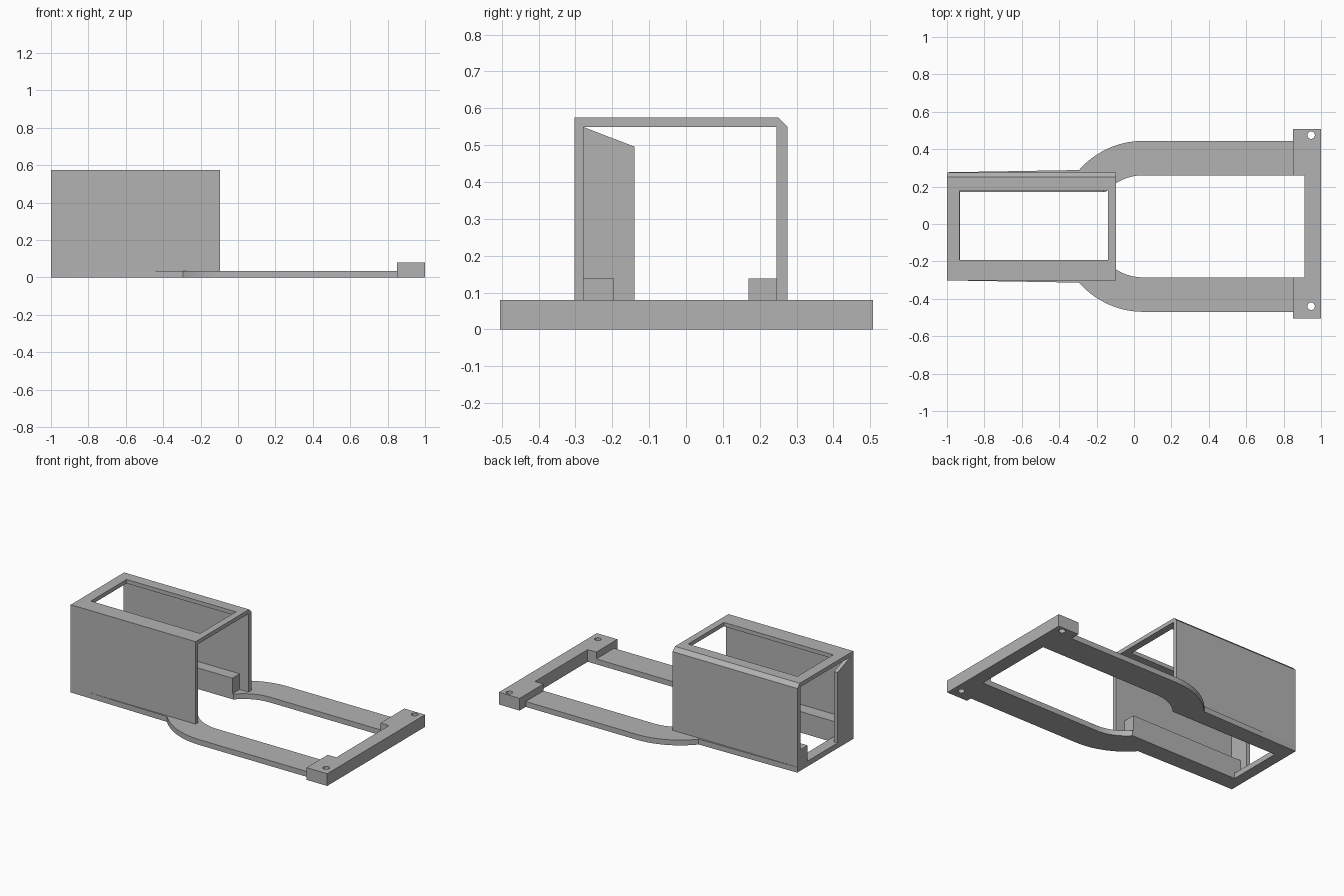
import bpy, bmesh
from math import sin, cos, asin, pi, radians, sqrt
from mathutils import Vector

cube = bpy.data.objects.get("Cube")
if cube:
    bpy.data.objects.remove(cube, do_unlink=True)

grey = bpy.data.materials.new("plain_grey")
grey.use_nodes = True
GREY = (0.45, 0.45, 0.45, 1)
grey.diffuse_color = GREY
grey.node_tree.nodes["Principled BSDF"].inputs["Base Color"].default_value = GREY


def prism(name, outline, axis, start, end):
    """Extrude a flat outline along an axis: x takes (y, z) points, z takes (x, y)."""
    place = (lambda p: (start, p[0], p[1])) if axis == "x" else (lambda p: (p[0], p[1], start))
    bm = bmesh.new()
    face = bm.faces.new([bm.verts.new(place(p)) for p in outline])
    out = bmesh.ops.extrude_face_region(bm, geom=[face])
    shift = Vector((end - start, 0, 0) if axis == "x" else (0, 0, end - start))
    moved = [v for v in out["geom"] if isinstance(v, bmesh.types.BMVert)]
    bmesh.ops.translate(bm, verts=moved, vec=shift)
    bmesh.ops.recalc_face_normals(bm, faces=bm.faces)
    mesh = bpy.data.meshes.new(name)
    bm.to_mesh(mesh)
    bm.free()
    mesh.materials.append(grey)
    ob = bpy.data.objects.new(name, mesh)
    bpy.context.collection.objects.link(ob)
    return ob


def rect(a0, a1, b0, b1):
    return [(a0, b0), (a1, b0), (a1, b1), (a0, b1)]


def cut(target, cutter):
    """Subtract the cutter from the target, then discard it."""
    mod = target.modifiers.new("cut", "BOOLEAN")
    mod.operation = "DIFFERENCE"
    mod.solver = "EXACT"
    mod.object = cutter
    bpy.context.view_layer.objects.active = target
    bpy.ops.object.modifier_apply(modifier=mod.name)
    bpy.data.objects.remove(cutter, do_unlink=True)


def smooth(ob):
    bpy.ops.object.select_all(action="DESELECT")
    ob.select_set(True)
    bpy.context.view_layer.objects.active = ob
    bpy.ops.object.shade_smooth_by_angle(angle=radians(25))


LEFT, RIGHT = -1.0, -0.095      # ends of the box
MID_Y = -0.0125                 # centre line of the frame
ARC_X = 0.05                    # centre of the shoulder arcs
OUTER, INNER = 0.457, 0.273     # shoulder radii
RAIL_OUT, RAIL_IN = 0.301, 0.1825
BASE_TOP = 0.035


# Base frame: two arms with curved shoulders, joined by a bar at the box end
def shoulder(radius, half_width, steps=16):
    sweep = pi / 2 - asin(half_width / radius)
    return [(ARC_X - radius * sin(sweep * i / steps), radius * cos(sweep * i / steps))
            for i in range(steps + 1)]


outer = [(0.87, OUTER)] + shoulder(OUTER, RAIL_OUT) + [(LEFT, 0.289)]
inner = [(0.87, INNER)] + shoulder(INNER, RAIL_IN) + [(-0.93, RAIL_IN)]
half = lambda pts, s: [(x, MID_Y + s * y) for x, y in pts]
loop = half(outer, 1) + half(outer, -1)[::-1] + half(inner, -1) + half(inner, 1)[::-1]
base_frame = prism("base_frame", loop, "z", 0, BASE_TOP)
smooth(base_frame)

# Mounting bar with a notch and two screw holes
notch_lo, notch_hi = MID_Y - INNER, MID_Y + INNER
bar = [(1, -0.505), (1, 0.508), (0.85, 0.508), (0.85, notch_hi),
       (0.912, notch_hi), (0.912, notch_lo), (0.85, notch_lo), (0.85, -0.505)]
mounting_bar = prism("mounting_bar", bar, "z", 0, 0.08)
for y in (0.475, -0.44):
    ring = [(0.947 + 0.02 * cos(i * pi / 12), y + 0.02 * sin(i * pi / 12)) for i in range(24)]
    cut(mounting_bar, prism("screw_hole", ring, "z", -0.1, 0.2))
smooth(mounting_bar)

# Box: two walls and a roof, with one chamfered edge and a roof window
FRONT, BACK, TOP = -0.303, 0.275, 0.575
IN_FRONT, IN_BACK, CEILING = -0.278, 0.245, 0.549
profile = [(FRONT, 0), (FRONT, TOP), (0.25, TOP), (BACK, 0.55), (BACK, 0),
           (IN_BACK, 0), (IN_BACK, CEILING), (IN_FRONT, CEILING), (IN_FRONT, 0)]
box_shell = prism("box_shell", profile, "x", LEFT, RIGHT)
cut(box_shell, prism("roof_window", rect(-0.932, -0.14, -0.192, 0.178), "z", 0.4, 0.7))

# Rails along the inside of the walls
prism("front_rail", rect(IN_FRONT, MID_Y - RAIL_IN, BASE_TOP, 0.138), "x", LEFT, -0.16)
prism("back_rail", rect(MID_Y + RAIL_IN, IN_BACK, BASE_TOP, 0.138), "x", LEFT, -0.16)

# Slanted end panel
panel = [(IN_FRONT, 0), (-0.14, 0), (-0.14, 0.496), (IN_FRONT, CEILING)]
prism("end_panel", panel, "x", LEFT, LEFT + 0.025)
